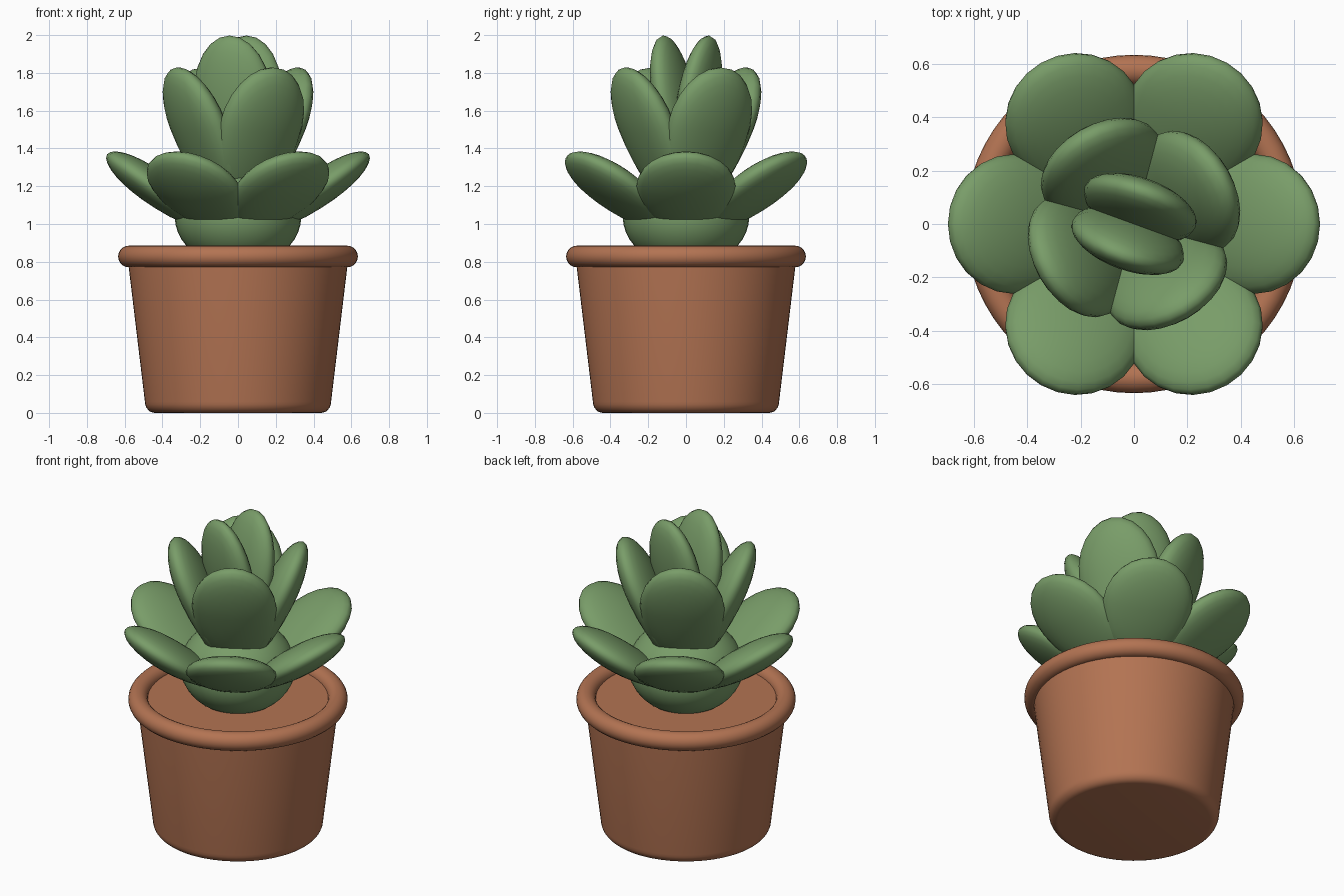
import bpy
from math import cos, sin, pi, radians
from mathutils import Matrix

if "Cube" in bpy.data.objects:
    bpy.data.objects.remove(bpy.data.objects["Cube"], do_unlink=True)


def make_material(name, rgb):
    mat = bpy.data.materials.new(name)
    mat.use_nodes = True
    color = (*rgb, 1.0)
    mat.diffuse_color = color
    bsdf = mat.node_tree.nodes["Principled BSDF"]
    bsdf.inputs["Base Color"].default_value = color
    bsdf.inputs["Roughness"].default_value = 0.8
    return mat


terracotta = make_material("terracotta", (0.45, 0.172, 0.085))
leaf_green = make_material("leaf_green", (0.19, 0.335, 0.14))


def finish(name, mat):
    obj = bpy.context.object
    obj.name = name
    obj.data.materials.append(mat)
    bpy.ops.object.shade_smooth_by_angle(angle=radians(40))
    return obj


def lathe(name, profile, mat, steps=64):
    """Revolve a closed-ended (radius, height) profile around z."""
    verts, faces = [], []
    for r, z in profile:
        for i in range(steps):
            a = 2 * pi * i / steps
            verts.append((r * cos(a), r * sin(a), z))
    for k in range(len(profile) - 1):
        for i in range(steps):
            j = (i + 1) % steps
            faces.append((k * steps + i, k * steps + j,
                          (k + 1) * steps + j, (k + 1) * steps + i))
    faces.append(tuple(reversed(range(steps))))
    last = (len(profile) - 1) * steps
    faces.append(tuple(range(last, last + steps)))
    mesh = bpy.data.meshes.new(name)
    mesh.from_pydata(verts, [], faces)
    obj = bpy.data.objects.new(name, mesh)
    bpy.context.collection.objects.link(obj)
    bpy.ops.object.select_all(action='DESELECT')
    bpy.context.view_layer.objects.active = obj
    obj.select_set(True)
    return finish(name, mat)


def leaf_ring(name, count, start, reach, height, size, base, tilt):
    """Fleshy egg-shaped leaves leaning outwards; base stretches the inner half."""
    for i in range(count):
        bpy.ops.mesh.primitive_uv_sphere_add(segments=24, ring_count=14, radius=1)
        obj = finish(f"{name}_{i + 1}", leaf_green)
        for v in obj.data.vertices:
            if v.co.x < 0:
                v.co.x *= base
        around = Matrix.Rotation(radians(start + 360 * i / count), 4, 'Z')
        place = Matrix.Translation((reach, 0, height))
        lean = Matrix.Rotation(-radians(tilt), 4, 'Y')
        obj.data.transform(around @ place @ lean @ Matrix.Diagonal((*size, 1)))


# Pot with a rounded foot, closed by the soil surface
foot = [(0.44 + 0.053 * sin(t * pi / 12), 0.06 - 0.06 * cos(t * pi / 12))
        for t in range(7)]
lathe("pot", foot + [(0.582, 0.8), (0.582, 0.835)], terracotta)

# Rolled rim
bpy.ops.mesh.primitive_torus_add(major_radius=0.578, minor_radius=0.057,
                                 major_segments=64, minor_segments=20,
                                 location=(0, 0, 0.828))
finish("pot_rim", terracotta)

# Plant heart
bpy.ops.mesh.primitive_uv_sphere_add(segments=40, ring_count=20, radius=1)
heart = finish("plant_heart", leaf_green)
heart.data.transform(Matrix.Translation((0, 0, 1.04))
                     @ Matrix.Diagonal((0.335, 0.335, 0.27, 1)))

# Three whorls of leaves, steeper towards the top
leaf_ring("lower_leaf", 6, 0, 0.453, 1.201, (0.293, 0.262, 0.09), 1.3, 35)
leaf_ring("middle_leaf", 4, 30, 0.245, 1.526, (0.33, 0.246, 0.1), 1.45, 66)
leaf_ring("top_leaf", 2, 70, 0.07, 1.66, (0.343, 0.222, 0.09), 1.4, 80)
